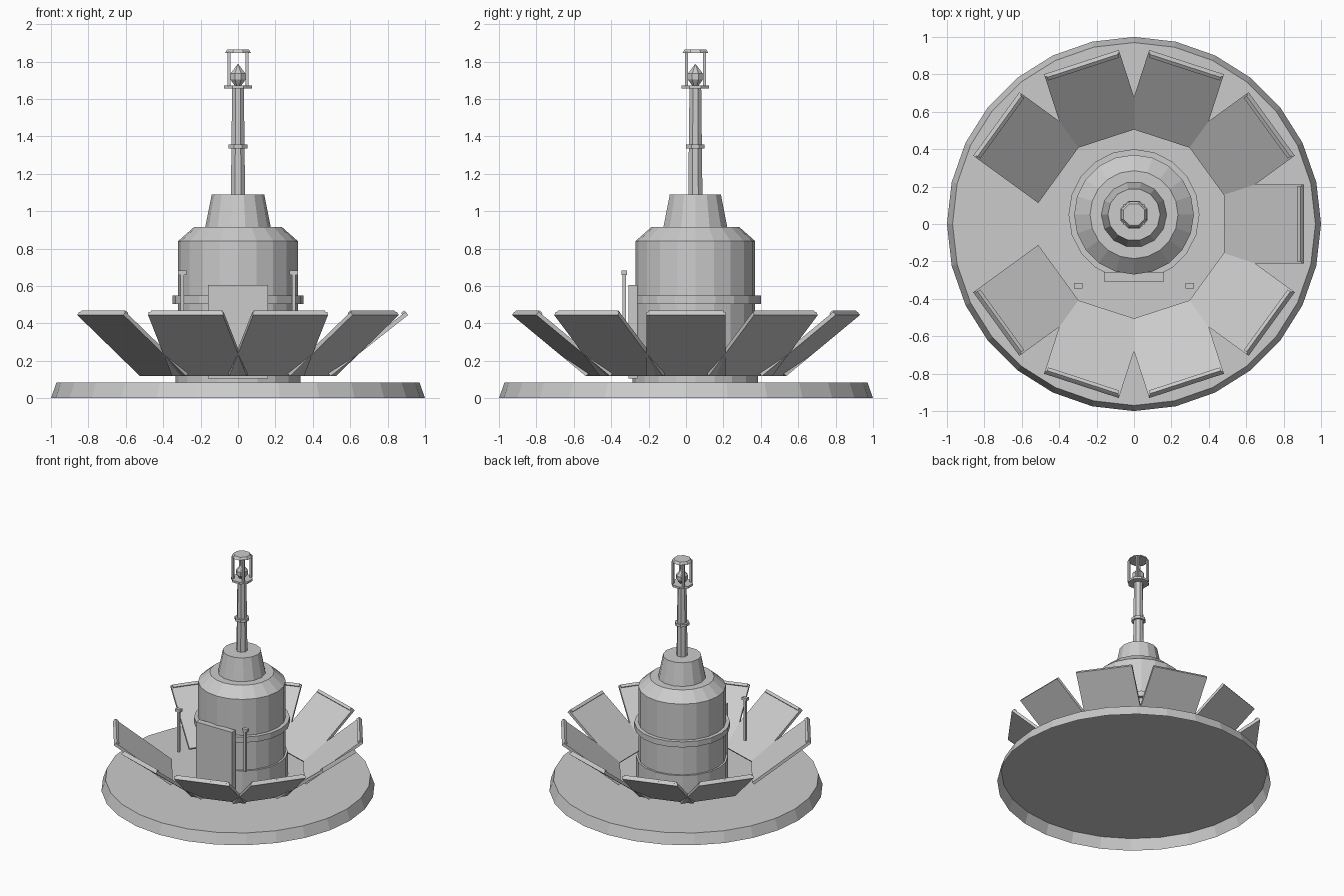
import bpy, bmesh, math
from mathutils import Matrix, Vector

if "Cube" in bpy.data.objects:
    bpy.data.objects.remove(bpy.data.objects["Cube"])

mat = bpy.data.materials.new("plain_grey")
mat.diffuse_color = (0.6, 0.6, 0.6, 1)
mat.use_nodes = True
mat.node_tree.nodes["Principled BSDF"].inputs["Base Color"].default_value = mat.diffuse_color
CY = 0.05  # the tower sits slightly behind the plinth centre


def finish(name, bm):
    me = bpy.data.meshes.new(name)
    bm.to_mesh(me)
    bm.free()
    me.materials.append(mat)
    ob = bpy.data.objects.new(name, me)
    bpy.context.collection.objects.link(ob)
    return ob


def lathe(name, profile, sides, cy=CY, phase=0.0, bottom=False, top=True):
    """Turned shell from (radius, z) points listed upwards, flat shaded."""
    bm = bmesh.new()
    rings = []
    for r, z in profile:
        rings.append([bm.verts.new((r * math.cos(phase + 2 * math.pi * i / sides),
                                    cy + r * math.sin(phase + 2 * math.pi * i / sides), z))
                      for i in range(sides)])
    for a, b in zip(rings, rings[1:]):
        for i in range(sides):
            j = (i + 1) % sides
            bm.faces.new((a[i], a[j], b[j], b[i]))
    if bottom:
        bm.faces.new(rings[0][::-1])
    if top:
        bm.faces.new(rings[-1])
    return finish(name, bm)


def box(name, lo, hi):
    bm = bmesh.new()
    lo, hi = Vector(lo), Vector(hi)
    bmesh.ops.create_cube(bm, size=1, matrix=Matrix.Translation((lo + hi) / 2)
                          @ Matrix.Diagonal((*(hi - lo), 1)))
    return finish(name, bm)


def prism(name, profile, half, angle):
    """Radial (r, z) profile widened sideways and turned about z."""
    bm = bmesh.new()
    a = [bm.verts.new((r, -half, z)) for r, z in profile]
    b = [bm.verts.new((r, half, z)) for r, z in profile]
    n = len(profile)
    bm.faces.new(a)
    bm.faces.new(b)
    for i in range(n):
        j = (i + 1) % n
        bm.faces.new((a[i], a[j], b[j], b[i]))
    bmesh.ops.recalc_face_normals(bm, faces=bm.faces)
    bm.transform(Matrix.Rotation(angle, 4, 'Z'))
    return finish(name, bm)


# Plinth: a shallow dish, open underneath
lathe("plinth", [(1.0, 0), (0.97, 0.085)], 28, cy=0)

# Tower body, foot collar and belt
lathe("foot_collar", [(0.335, 0.085), (0.335, 0.27), (0.318, 0.27)], 20, top=False)
lathe("tower_body", [(0.32, 0.085), (0.32, 0.84), (0.235, 0.915), (0.17, 0.915)], 20, top=False)
lathe("belt_ring", [(0.318, 0.505), (0.35, 0.505), (0.35, 0.55), (0.318, 0.55)], 20, top=False)
lathe("tower_neck", [(0.175, 0.915), (0.14, 1.09)], 14)

# Mast
P8 = math.pi / 8
lathe("mast", [(0.041, 1.09), (0.034, 1.66)], 8, phase=P8, top=False)
lathe("mast_ring", [(0.034, 1.335), (0.054, 1.335), (0.054, 1.357), (0.034, 1.357)], 8,
      phase=P8, top=False)

# Lantern
lathe("lantern_floor", [(0.08, 1.655), (0.08, 1.672)], 8, phase=P8, bottom=True)
lathe("lamp", [(0.018, 1.67), (0.044, 1.705), (0.044, 1.735), (0.001, 1.787)], 8, phase=P8)
lathe("lantern_roof", [(0.076, 1.845), (0.062, 1.865)], 8, phase=P8, bottom=True)
for i, (sx, sy) in enumerate([(1, 1), (1, -1), (-1, 1), (-1, -1)]):
    x, y = 0.048 * sx, CY + 0.048 * sy
    box(f"lantern_post_{i}", (x - 0.008, y - 0.008, 1.668), (x + 0.008, y + 0.008, 1.85))

# Door slab
box("door", (-0.16, -0.308, 0.105), (0.16, -0.26, 0.605))

# Side posts with flat heads
for side, s in (("left", -1), ("right", 1)):
    x = 0.298 * s
    box(f"{side}_post", (x - 0.009, -0.34, 0.335), (x + 0.009, -0.322, 0.665))
    box(f"{side}_post_head", (x - 0.022, -0.344, 0.66), (x + 0.022, -0.316, 0.682))

# Ring of tilted panels, with one gap at -x
slab = [(0.48, 0.135), (0.495, 0.118), (0.91, 0.445), (0.896, 0.462)]
lip = [(0.878, 0.446), (0.871, 0.455), (0.889, 0.469), (0.898, 0.46)]
for k in range(10):
    if k == 5:
        continue
    a = math.radians(36 * k)
    prism(f"panel_{k}", slab, 0.21, a)
    prism(f"panel_lip_{k}", lip, 0.2, a)
